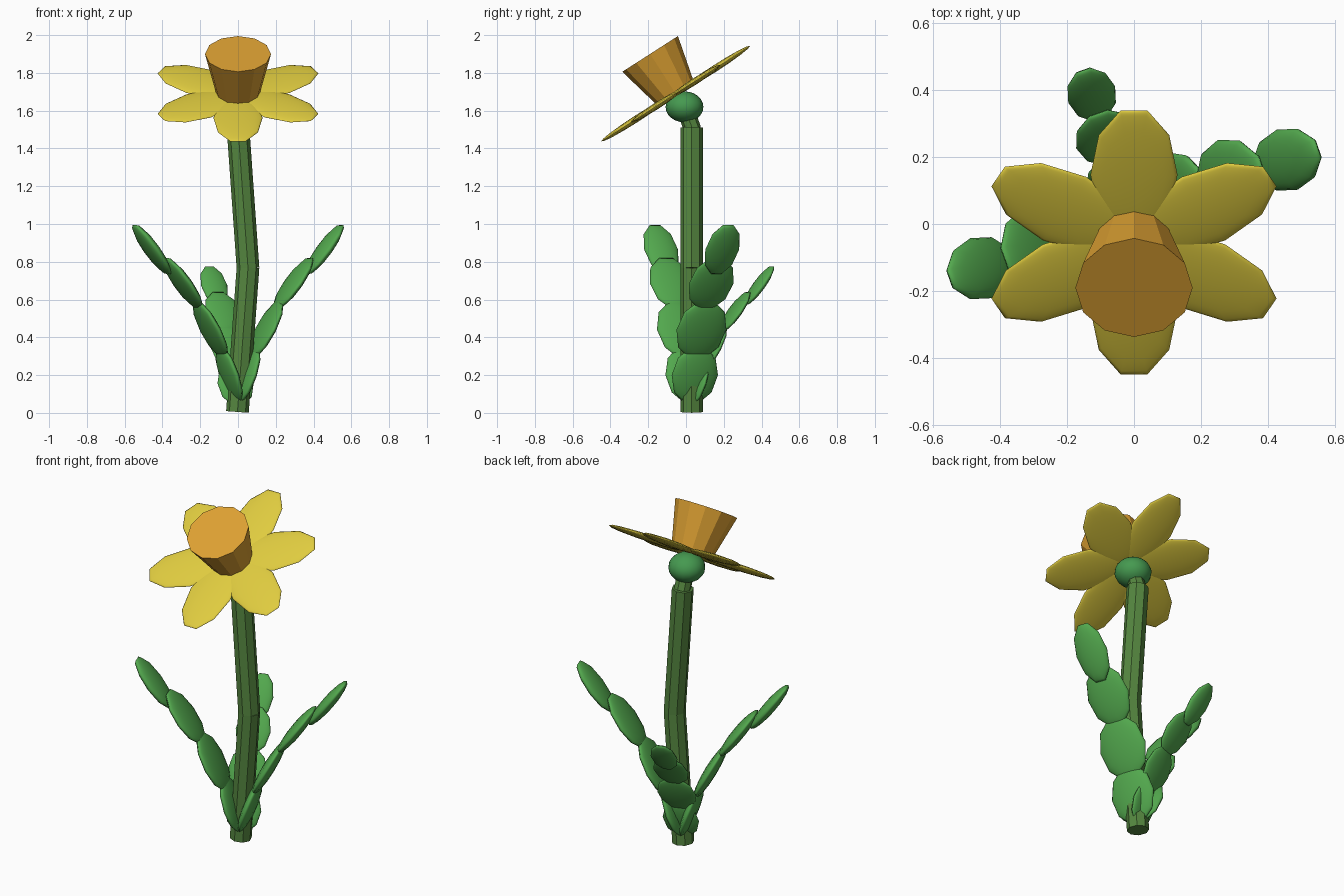
import bpy
from math import radians, cos, sin, atan2
from mathutils import Matrix, Vector

if "Cube" in bpy.data.objects:
    bpy.data.objects.remove(bpy.data.objects["Cube"])


def material(name, color):
    mat = bpy.data.materials.new(name)
    mat.use_nodes = True
    mat.diffuse_color = (*color, 1)
    mat.node_tree.nodes["Principled BSDF"].inputs["Base Color"].default_value = (*color, 1)
    return mat


petal_yellow = material("petal yellow", (0.74, 0.60, 0.05))
cup_orange = material("cup orange", (0.73, 0.36, 0.033))
leaf_green = material("leaf green", (0.085, 0.39, 0.075))
stem_green = material("stem green", (0.09, 0.24, 0.05))
bulb_green = material("bulb green", (0.06, 0.32, 0.08))


def finish(name, mat, matrix):
    ob = bpy.context.object
    ob.name = name
    ob.data.materials.append(mat)
    ob.matrix_world = matrix
    return ob


def ellipsoid(name, mat, frame, radii, segments=10, rings=8):
    bpy.ops.mesh.primitive_uv_sphere_add(segments=segments, ring_count=rings, radius=1)
    bpy.ops.object.shade_smooth()
    return finish(name, mat, frame @ Matrix.Diagonal((*radii, 1)))


def rod(name, mat, start, end, radius):
    start, end = Vector(start), Vector(end)
    axis = end - start
    bpy.ops.mesh.primitive_cylinder_add(vertices=8, radius=radius, depth=axis.length)
    turn = axis.to_track_quat("Z", "Y").to_matrix().to_4x4()
    return finish(name, mat, Matrix.Translation((start + end) / 2) @ turn)


# Bent stem, short neck and the swelling behind the flower
rod("lower_stem", stem_green, (-0.003, 0.03, 0.005), (0.053, 0.03, 0.77), 0.06)
rod("upper_stem", stem_green, (0.053, 0.03, 0.765), (0, 0.03, 1.51), 0.06)
rod("neck", stem_green, (0, 0.035, 1.5), (0, 0, 1.6), 0.046)
ellipsoid("bulb", bulb_green, Matrix.Translation((0, -0.008, 1.62)),
          (0.1, 0.1, 0.082), 16, 12)

# Flower head: six flat petals around a flared cup
head = Matrix.Translation((0, -0.055, 1.69)) @ Matrix.Rotation(radians(32.7), 4, "X")
for i in range(6):
    spoke = Matrix.Rotation(radians(30 + 60 * i), 4, "Z") @ Matrix.Translation((0.24, 0, 0))
    ellipsoid(f"petal_{i + 1}", petal_yellow, head @ spoke, (0.24, 0.13, 0.018))

bpy.ops.mesh.primitive_cone_add(vertices=12, radius1=0.115, radius2=0.175, depth=0.25)
finish("cup", cup_orange, head @ Matrix.Translation((0, 0, 0.125)))

# Leaves: chains of flat pads, given as (reach, height, rise angle, half length, half width)
pads = [
    (0.05, 0.20, 71, 0.165, 0.13),
    (0.155, 0.44, 62, 0.18, 0.14),
    (0.31, 0.685, 54, 0.175, 0.125),
    (0.485, 0.865, 53, 0.17, 0.095),
]
for leaf, azimuth, scale in (("left", 19.5, 1), ("right", 199.5, 1), ("back", 109.5, 0.78)):
    base = (Matrix.Translation((0, 0.03, 0)) @ Matrix.Rotation(radians(azimuth), 4, "Z")
            @ Matrix.Scale(scale, 4))
    for i, (reach, height, rise, length, width) in enumerate(pads):
        frame = (base @ Matrix.Translation((reach, 0, height))
                 @ Matrix.Rotation(radians(-rise), 4, "Y"))
        ellipsoid(f"{leaf}_leaf_pad_{i + 1}", leaf_green, frame, (length, width, 0.033))
